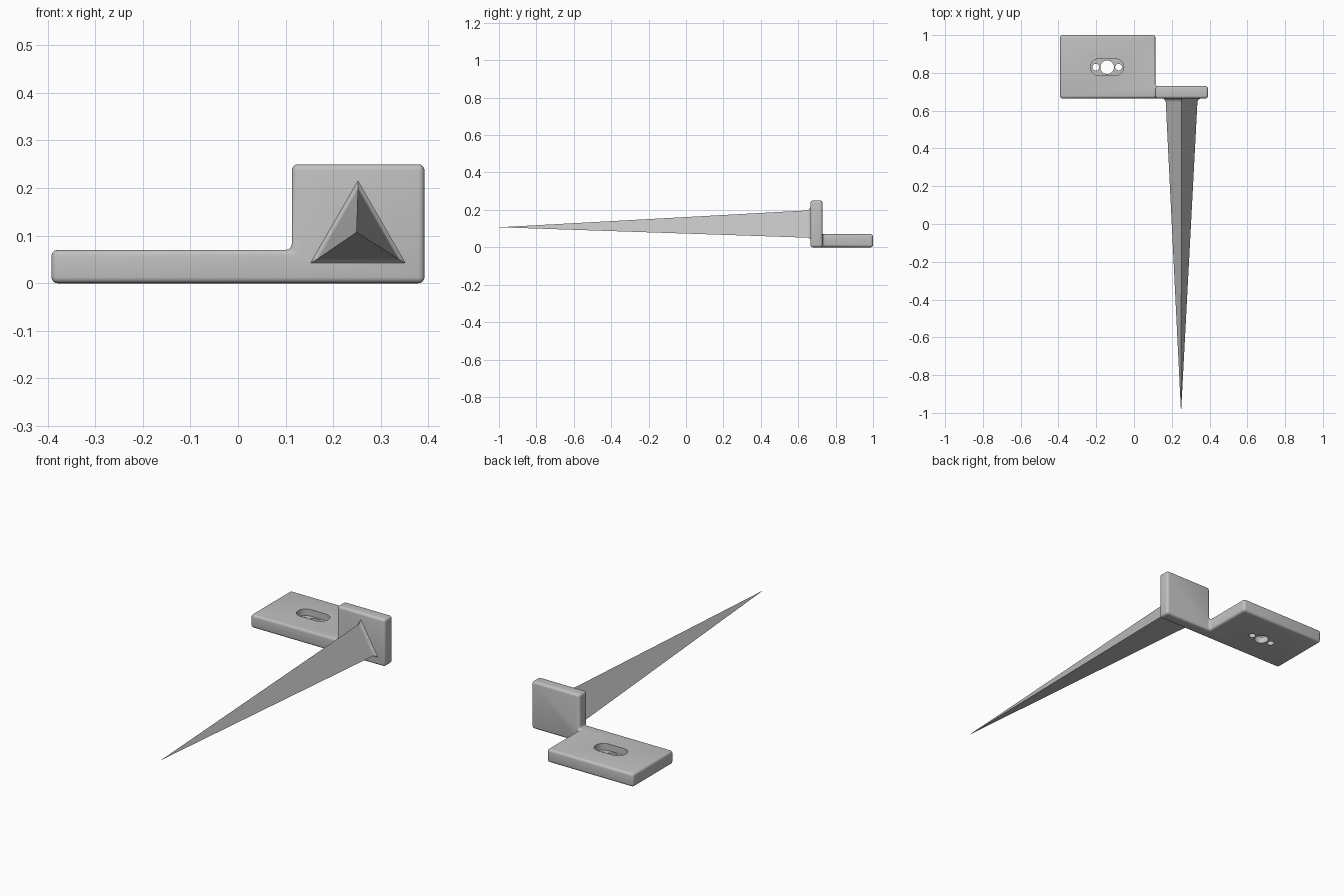
import bpy, bmesh, math
from mathutils import Vector

cube = bpy.data.objects.get("Cube")
if cube:
    bpy.data.objects.remove(cube, do_unlink=True)

grey = bpy.data.materials.new("plain grey")
grey.use_nodes = True
colour = (0.53, 0.53, 0.53, 1)
grey.diffuse_color = colour
grey.node_tree.nodes["Principled BSDF"].inputs["Base Color"].default_value = colour


def finish(name, bm):
    bmesh.ops.recalc_face_normals(bm, faces=bm.faces)
    mesh = bpy.data.meshes.new(name)
    bm.to_mesh(mesh)
    bm.free()
    mesh.materials.append(grey)
    obj = bpy.data.objects.new(name, mesh)
    bpy.context.collection.objects.link(obj)
    return obj


def activate(obj):
    bpy.ops.object.select_all(action="DESELECT")
    obj.select_set(True)
    bpy.context.view_layer.objects.active = obj


def raise_faces(bm, faces, height):
    new = bmesh.ops.extrude_face_region(bm, geom=faces)["geom"]
    verts = [g for g in new if isinstance(g, bmesh.types.BMVert)]
    bmesh.ops.translate(bm, verts=verts, vec=(0, 0, height))


def prism(name, outline, z0, z1):
    bm = bmesh.new()
    raise_faces(bm, [bm.faces.new([bm.verts.new((x, y, z0)) for x, y in outline])], z1 - z0)
    return finish(name, bm)


def arc(cx, cy, r, start, end, steps):
    angles = [math.radians(start + (end - start) * i / steps) for i in range(steps + 1)]
    return [(cx + r * math.cos(a), cy + r * math.sin(a)) for a in angles]


# Bracket: flat plate with a taller block at the front left corner
X0, X1, X2 = -0.392, 0.113, 0.392
Y0, Y1, Y2 = 0.665, 0.73, 1.0
PLATE, BLOCK, ROUND = 0.07, 0.25, 0.013
bm = bmesh.new()
for xa, xb, ya, yb in ((X0, X1, Y0, Y1), (X0, X1, Y1, Y2), (X1, X2, Y0, Y1)):
    bm.faces.new([bm.verts.new((x, y, 0)) for x, y in ((xa, ya), (xb, ya), (xb, yb), (xa, yb))])
bmesh.ops.remove_doubles(bm, verts=bm.verts, dist=0.0001)
raise_faces(bm, bm.faces[:], PLATE)
bmesh.ops.recalc_face_normals(bm, faces=bm.faces)
top = [f for f in bm.faces if f.normal.z > 0.9 and f.calc_center_median().x > X1]
raise_faces(bm, top, BLOCK - PLATE)
# the old top of the block was left inside or replaced; drop any inner face
inner = [f for f in bm.faces if all(len(e.link_faces) > 2 for e in f.edges)]
bmesh.ops.delete(bm, geom=inner, context="FACES")
bmesh.ops.recalc_face_normals(bm, faces=bm.faces)
bmesh.ops.dissolve_limit(bm, angle_limit=0.02, verts=bm.verts[:], edges=bm.edges[:])
bracket = finish("bracket", bm)
bevel = bracket.modifiers.new("rounded_edges", "BEVEL")
bevel.width, bevel.segments = ROUND, 4

# Slot pocket and three through holes
CX, CY = -0.142, 0.83
slot = arc(CX + 0.043, CY, 0.045, -90, 90, 16) + arc(CX - 0.043, CY, 0.045, 90, 270, 16)
cutters = [prism("slot_cutter", slot, 0.035, 0.1)]
for dx, r in ((-0.06, 0.018), (0, 0.036), (0.06, 0.018)):
    cutters.append(prism("hole_cutter", arc(CX + dx, CY, r, 0, 360, 32)[:-1], -0.05, 0.06))
for cutter in cutters:
    cutter.hide_render = True
    cut = bracket.modifiers.new("cut", "BOOLEAN")
    cut.operation, cut.solver, cut.object = "DIFFERENCE", "EXACT", cutter
activate(bracket)
for name in [m.name for m in bracket.modifiers]:
    bpy.ops.object.modifier_apply(modifier=name)
for cutter in cutters:
    bpy.data.objects.remove(cutter, do_unlink=True)
bpy.ops.object.shade_smooth_by_angle(angle=math.radians(32))

# Three-sided spike with a flared root
bm = bmesh.new()
rings = []
for y, r in ((0.672, 0.115), (0.665, 0.115), (0.66, 0.106), (0.655, 0.1), (0.648, 0.097)):
    rings.append([bm.verts.new((0.252 + x, y, 0.1 + z)) for x, z in arc(0, 0, r, 90, 450, 3)[:-1]])
bm.faces.new(rings[0])
for a, b in zip(rings, rings[1:]):
    for i in range(3):
        j = (i + 1) % 3
        bm.faces.new((a[i], a[j], b[j], b[i]))
tip = bm.verts.new(Vector((0.249, -1, 0.107)))
for i in range(3):
    bm.faces.new((rings[-1][i], rings[-1][(i + 1) % 3], tip))
finish("spike", bm)
